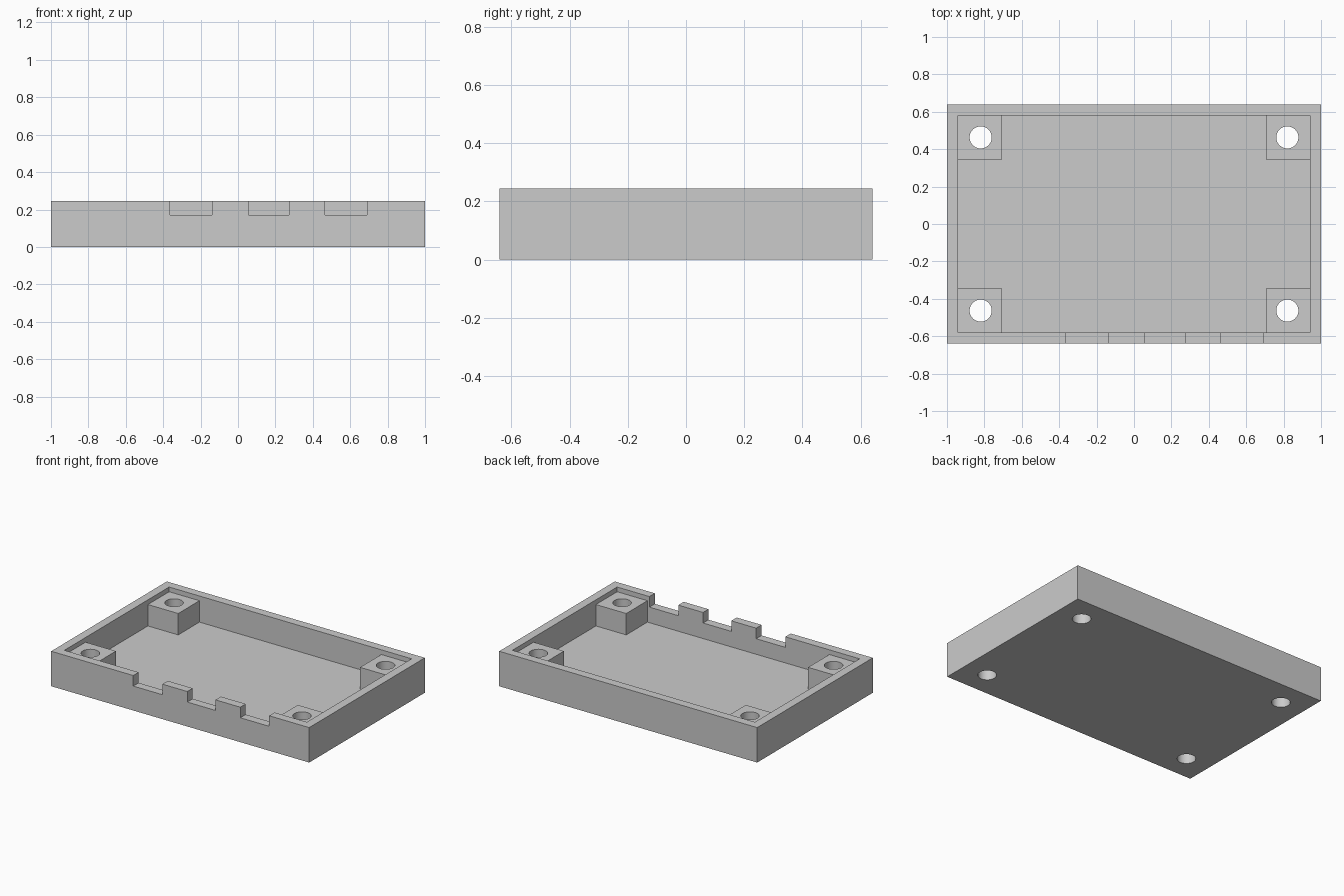
import bpy
import math

if "Cube" in bpy.data.objects:
    bpy.data.objects.remove(bpy.data.objects["Cube"], do_unlink=True)

# Overall sizes
HALF_X, HALF_Y, HEIGHT = 1.0, 0.64, 0.245
INNER_X, INNER_Y = 0.94, 0.58
FLOOR, POST_TOP, NOTCH_Z = 0.062, 0.212, 0.171
POST_X, POST_Y = 0.705, 0.345
HOLE_X, HOLE_Y, HOLE_R = 0.82, 0.463, 0.059

grey = bpy.data.materials.new("light_grey")
grey.use_nodes = True
grey.diffuse_color = (0.6, 0.6, 0.6, 1)
grey.node_tree.nodes["Principled BSDF"].inputs["Base Color"].default_value = (0.6, 0.6, 0.6, 1)


def box(name, low, high):
    """Box between two opposite corners."""
    centre = [(a + b) / 2 for a, b in zip(low, high)]
    bpy.ops.mesh.primitive_cube_add(size=1, location=centre)
    obj = bpy.context.object
    obj.name = name
    obj.scale = [abs(b - a) for a, b in zip(low, high)]
    bpy.ops.object.transform_apply(location=True, rotation=False, scale=True)
    obj.data.materials.append(grey)
    return obj


def hole(x, y):
    """Vertical round cutter through the whole height."""
    bpy.ops.mesh.primitive_cylinder_add(vertices=48, radius=HOLE_R, depth=1, location=(x, y, 0))
    bpy.context.object.name = "hole_cutter"
    return bpy.context.object


def cut(obj, cutter):
    """Subtract the cutter for good and discard it."""
    cutter.hide_render = True
    mod = obj.modifiers.new("cut", "BOOLEAN")
    mod.operation, mod.solver, mod.object = "DIFFERENCE", "EXACT", cutter
    bpy.ops.object.select_all(action="DESELECT")
    bpy.context.view_layer.objects.active = obj
    obj.select_set(True)
    bpy.ops.object.modifier_apply(modifier=mod.name)
    bpy.data.objects.remove(cutter, do_unlink=True)


# Open tray
tray = box("tray", (-HALF_X, -HALF_Y, 0), (HALF_X, HALF_Y, HEIGHT))
cut(tray, box("cavity_cutter", (-INNER_X, -INNER_Y, FLOOR), (INNER_X, INNER_Y, 1)))

# Notches in the front wall
for left, right in ((-0.364, -0.138), (0.055, 0.274), (0.466, 0.69)):
    cut(tray, box("notch_cutter", (left, -1, NOTCH_Z), (right, -0.5, 1)))

# Corner posts, set slightly into the walls, with screw holes through the floor
parts = [tray]
for side, sx in (("left", 1), ("right", -1)):
    for end, sy in (("front", -1), ("back", 1)):
        post = box(f"{end}_{side}_post", (sx * POST_X, sy * POST_Y, FLOOR),
                   (sx * (INNER_X + 0.02), sy * (INNER_Y + 0.02), POST_TOP))
        for part in (post, tray):
            cut(part, hole(sx * HOLE_X, sy * HOLE_Y))
        parts.append(post)

# Round hole walls, crisp edges elsewhere
for part in parts:
    bpy.ops.object.select_all(action="DESELECT")
    bpy.context.view_layer.objects.active = part
    part.select_set(True)
    bpy.ops.object.shade_smooth_by_angle(angle=math.radians(30))
